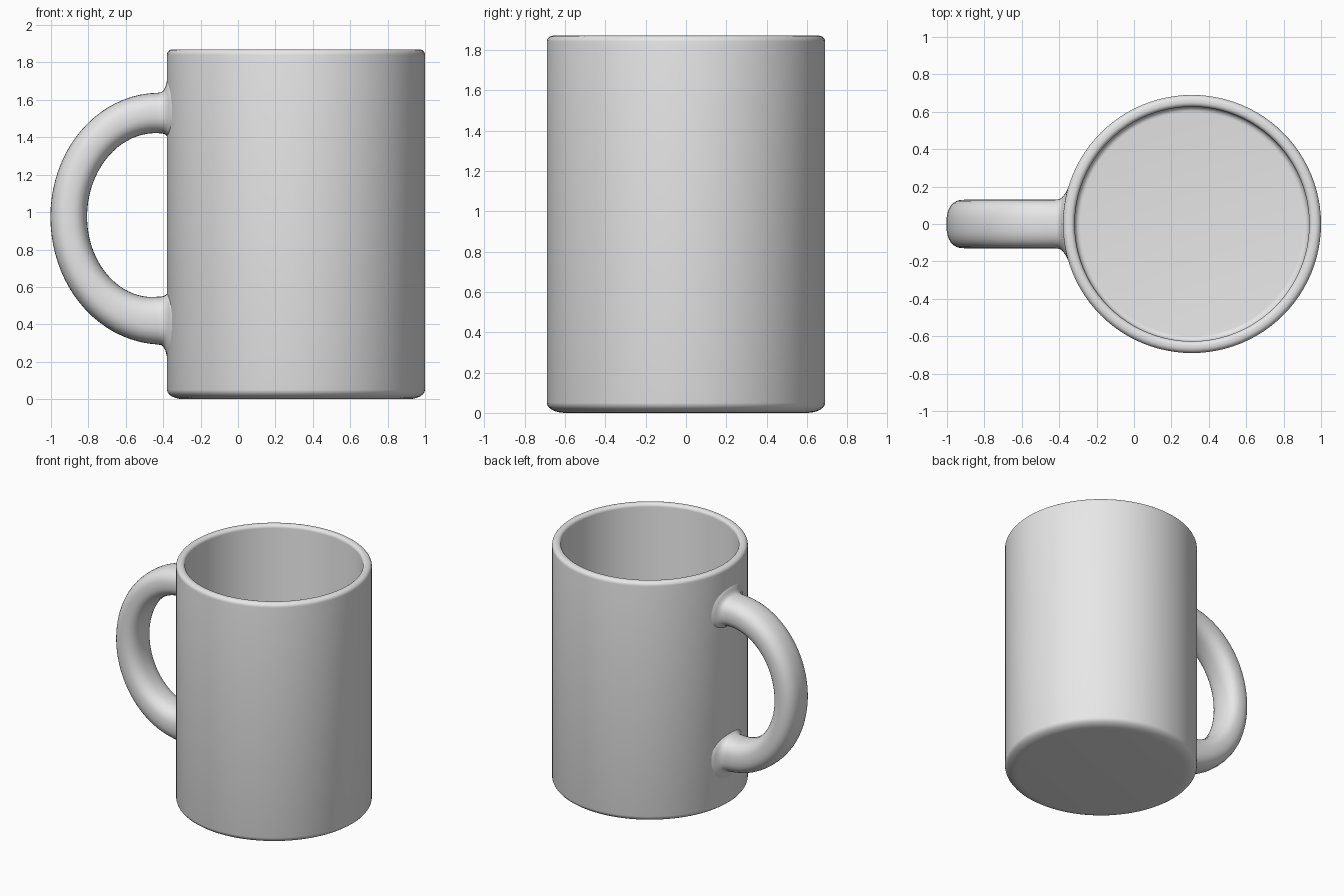
import bpy, bmesh
from math import sin, cos, pi, sqrt, copysign

cube = bpy.data.objects.get("Cube")
if cube:
    bpy.data.objects.remove(cube, do_unlink=True)

CX, R, INNER, TOP, FLOOR = 0.31, 0.69, 0.627, 1.87, 0.06

ceramic = bpy.data.materials.new("pale grey ceramic")
ceramic.use_nodes = True
ceramic.diffuse_color = (0.8, 0.8, 0.8, 1)
ceramic.node_tree.nodes["Principled BSDF"].inputs["Base Color"].default_value = (0.8, 0.8, 0.8, 1)


def finish(bm, name):
    bmesh.ops.recalc_face_normals(bm, faces=bm.faces)
    mesh = bpy.data.meshes.new(name)
    bm.to_mesh(mesh)
    bm.free()
    mesh.materials.append(ceramic)
    obj = bpy.data.objects.new(name, mesh)
    bpy.context.collection.objects.link(obj)
    bpy.ops.object.select_all(action='DESELECT')
    obj.select_set(True)
    bpy.context.view_layer.objects.active = obj
    bpy.ops.object.shade_smooth_by_angle(angle=pi / 4)
    return obj


def skin(rings, name):
    """Join closed rings of points into a tube with capped ends."""
    bm = bmesh.new()
    loops = [[bm.verts.new(p) for p in ring] for ring in rings]
    n = len(loops[0])
    for a, b in zip(loops, loops[1:]):
        for i in range(n):
            j = (i + 1) % n
            bm.faces.new((a[i], a[j], b[j], b[i]))
    bm.faces.new(loops[0])
    bm.faces.new(loops[-1])
    return finish(bm, name)


def corner(cx, cz, rx, rz, start, end, steps=6):
    """Rounded corner of the profile, angles in quarter turns."""
    return [(cx + rx * cos(a), cz + rz * sin(a))
            for a in [(start + (end - start) * i / steps) * pi / 2 for i in range(steps + 1)]]


# Cup: one lathed profile from underside, over the rim, to the inside floor
profile = (corner(R - 0.09, 0.05, 0.09, 0.05, -1, 0)
           + corner(R - 0.03, TOP - 0.03, 0.03, 0.03, 0, 1)
           + corner(INNER + 0.025, TOP - 0.025, 0.025, 0.025, 1, 2)
           + corner(INNER - 0.03, FLOOR + 0.03, 0.03, 0.03, 0, -1))
SEG = 96
skin([[(CX + r * cos(2 * pi * i / SEG), r * sin(2 * pi * i / SEG), z) for i in range(SEG)]
      for r, z in profile], "cup")

# Handle: rounded section swept round half an ellipse, flaring into the cup wall
HX, HZ, AX, AZ, HALF_Y = -0.43, 0.975, 0.475, 0.555, 0.13
N = 32


def section(half):
    """Unit-less offsets (side, outward) of a soft rectangle."""
    pts = []
    for i in range(N):
        c, s = cos(2 * pi * i / N), sin(2 * pi * i / N)
        pts.append((HALF_Y * copysign(abs(c) ** 0.8, c), half * copysign(abs(s) ** 0.8, s), c, s))
    return pts


def flare(sign, half):
    """Rings from the straight handle end into the wall, following its curve."""
    rings = []
    for gap, grow in ((0.03, 0.003), (0.018, 0.014), (0.008, 0.032), (0.001, 0.06), (-0.02, 0.08)):
        ring = []
        for y, out, c, s in section(half):
            y += grow * c
            out += grow * s * (1 if s > 0 else 0.25)
            ring.append((CX - sqrt(R * R - y * y) - gap, y, HZ + sign * (AZ + out)))
        rings.append(ring)
    return rings


def thickness(t):
    return 0.098 + (0.01 if t < 0.5 else 0.03) * abs(2 * t - 1) ** 2


arc = []
STEPS = 40
for k in range(STEPS + 1):
    t = k / STEPS
    a = pi * t
    nx, nz = -sin(a) * AZ, cos(a) * AX
    length = sqrt(nx * nx + nz * nz)
    nx, nz = nx / length, nz / length
    arc.append([(HX - AX * sin(a) + nx * out, y, HZ + AZ * cos(a) + nz * out)
                for y, out, c, s in section(thickness(t))])

skin(flare(1, thickness(0))[::-1] + arc + flare(-1, thickness(1)), "handle")
